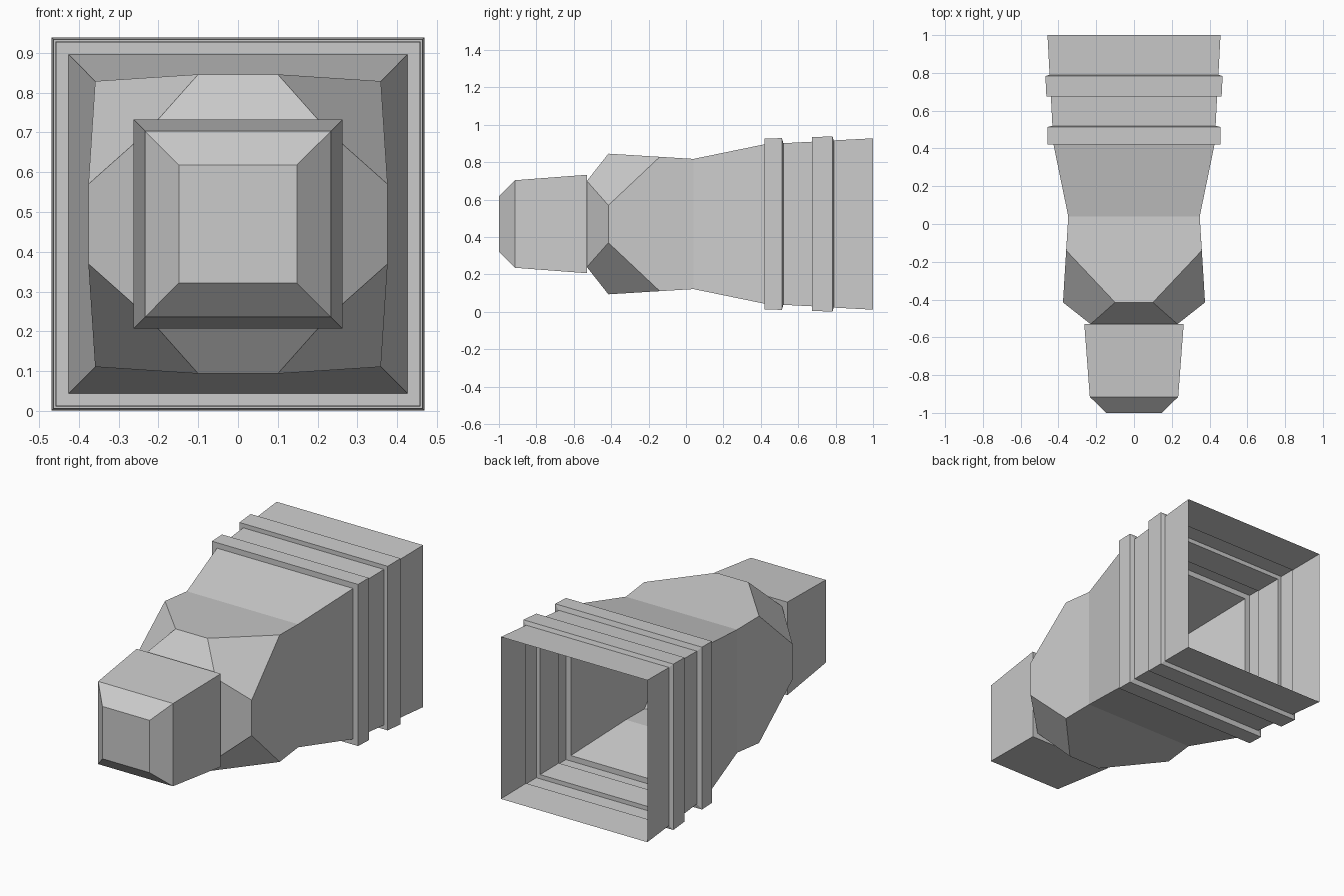
import bpy, bmesh
from mathutils import Matrix

if "Cube" in bpy.data.objects:
    bpy.data.objects.remove(bpy.data.objects["Cube"])

CZ = 0.47  # height of the centre axis
bm = bmesh.new()


def square(h, y):
    return [bm.verts.new(p) for p in ((-h, y, h), (h, y, h), (h, y, -h), (-h, y, -h))]


def loft(sections):
    rings = [square(h, y) for h, y in sections]
    for a, b in zip(rings, rings[1:]):
        for i in range(4):
            j = (i + 1) % 4
            bm.faces.new((a[i], a[j], b[j], b[i]))
    return rings


# ribbed sleeve, open at the back
loft([(0.458, 1.0), (0.447, 0.79), (0.469, 0.783), (0.464, 0.675),
      (0.440, 0.675), (0.432, 0.52), (0.459, 0.513), (0.457, 0.42),
      (0.426, 0.42), (0.348, 0.04)])

# shoulder with cut corners: one side built, then turned four times
for k in range(4):
    turn = Matrix.Rotation(k * 1.5707963, 4, 'Y')

    def v(x, y, z):
        return bm.verts.new(turn @ Matrix.Translation((x, y, z)) @ Matrix().col[3].to_3d())

    a0, a1 = v(-0.348, 0.04, 0.348), v(0.348, 0.04, 0.348)
    c0, c1 = v(-0.359, -0.14, 0.359), v(0.359, -0.14, 0.359)
    d0, d1 = v(-0.1, -0.415, 0.376), v(0.1, -0.415, 0.376)
    e0, e1 = v(-0.23, -0.53, 0.23), v(0.23, -0.53, 0.23)
    side = v(0.376, -0.415, 0.1)
    bm.faces.new((a0, a1, c1, d1, d0, c0))
    bm.faces.new((d0, d1, e1, e0))
    bm.faces.new((d1, c1, side, e1))

# front plug with bevelled nose
plug = loft([(0.23, -0.53), (0.263, -0.53), (0.234, -0.915), (0.148, -1.0)])
bm.faces.new(plug[-1])

bmesh.ops.remove_doubles(bm, verts=bm.verts, dist=0.0005)
bmesh.ops.recalc_face_normals(bm, faces=bm.faces)
bmesh.ops.translate(bm, verts=bm.verts, vec=(0, 0, CZ))

mesh = bpy.data.meshes.new("ribbed_connector")
bm.to_mesh(mesh)
bm.free()
bpy.context.collection.objects.link(bpy.data.objects.new("ribbed_connector", mesh))
